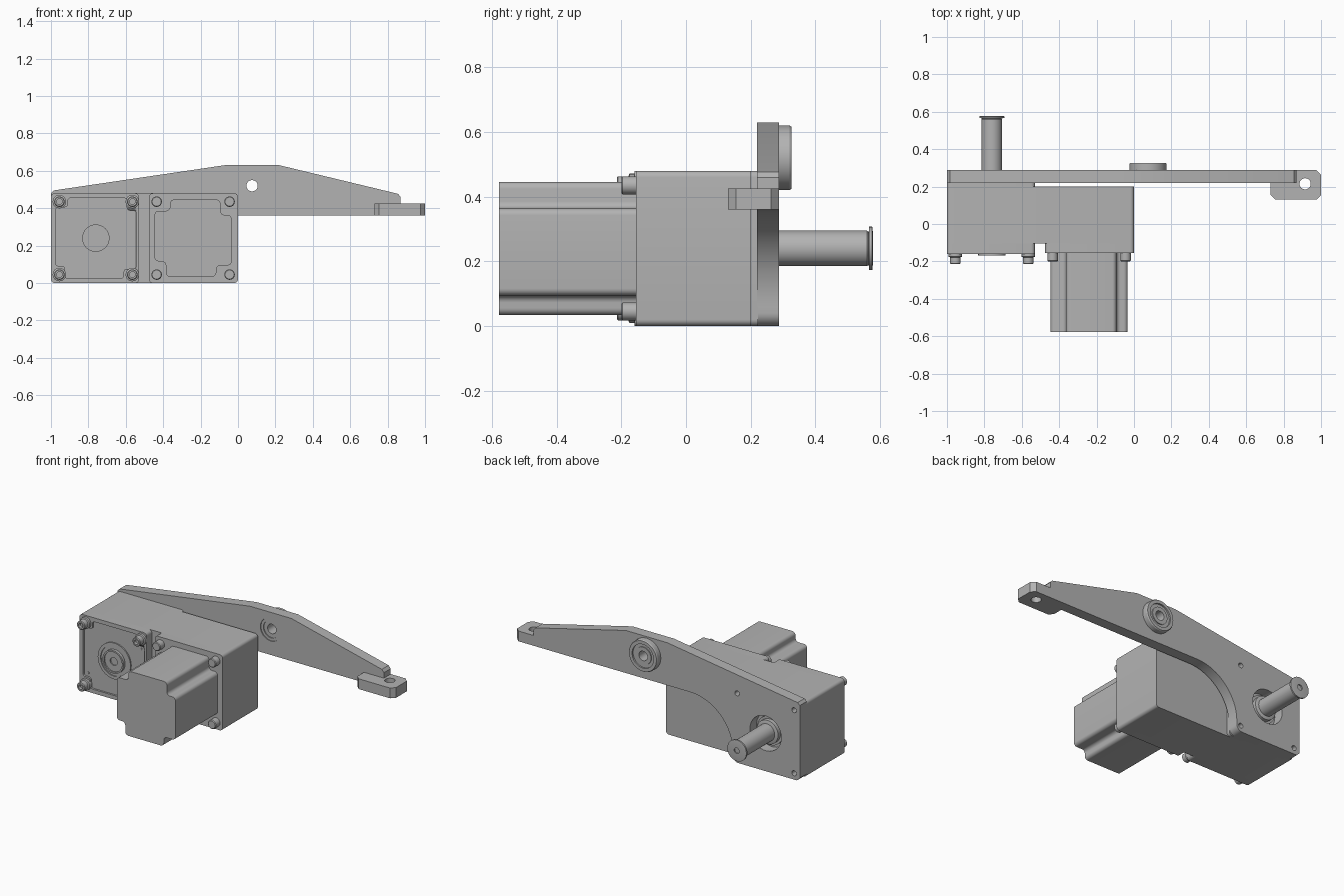
import bpy, bmesh, math

cube = bpy.data.objects.get("Cube")
if cube:
    bpy.data.objects.remove(cube, do_unlink=True)

grey = bpy.data.materials.new("machine grey")
grey.use_nodes = True
COLOUR = (0.45, 0.45, 0.45, 1)
grey.diffuse_color = COLOUR
grey.node_tree.nodes["Principled BSDF"].inputs["Base Color"].default_value = COLOUR


def finish(name, bm):
    bmesh.ops.recalc_face_normals(bm, faces=bm.faces)
    mesh = bpy.data.meshes.new(name)
    bm.to_mesh(mesh)
    bm.free()
    mesh.materials.append(grey)
    ob = bpy.data.objects.new(name, mesh)
    bpy.context.collection.objects.link(ob)
    smooth(ob)
    return ob


def activate(ob):
    bpy.ops.object.select_all(action='DESELECT')
    ob.select_set(True)
    bpy.context.view_layer.objects.active = ob


def smooth(ob):
    activate(ob)
    bpy.ops.object.shade_smooth_by_angle(angle=math.radians(30))


def prism(name, outline, a, b, axis='Y'):
    """Extrude an outline (x, z along Y; x, y along Z) from a to b."""
    bm = bmesh.new()
    vs = [bm.verts.new((p, a, q) if axis == 'Y' else (p, q, a)) for p, q in outline]
    face = bm.faces.new(vs)
    ext = bmesh.ops.extrude_face_region(bm, geom=[face])["geom"]
    step = (0, b - a, 0) if axis == 'Y' else (0, 0, b - a)
    bmesh.ops.translate(bm, vec=step, verts=[v for v in ext if isinstance(v, bmesh.types.BMVert)])
    return finish(name, bm)


def turned(name, x, z, profile, closed=False, n=48):
    """Revolve (radius, y) points about an axis parallel to Y."""
    bm = bmesh.new()
    rings = []
    for r, y in profile:
        rings.append([bm.verts.new((x + r * math.cos(t), y, z + r * math.sin(t)))
                      for t in (math.tau * i / n for i in range(n))])
    pairs = list(zip(rings, rings[1:]))
    if closed:
        pairs.append((rings[-1], rings[0]))
    else:
        bm.faces.new(rings[0])
        bm.faces.new(rings[-1])
    for a, b in pairs:
        for i in range(n):
            j = (i + 1) % n
            bm.faces.new((a[i], a[j], b[j], b[i]))
    return finish(name, bm)


def arc(cx, cy, r, start, end, n=6):
    return [(cx + r * math.cos(math.radians(start + (end - start) * i / n)),
             cy + r * math.sin(math.radians(start + (end - start) * i / n))) for i in range(n + 1)]


def rounded(x0, x1, z0, z1, r):
    return (arc(x1 - r, z1 - r, r, 0, 90) + arc(x0 + r, z1 - r, r, 90, 180)
            + arc(x0 + r, z0 + r, r, 180, 270) + arc(x1 - r, z0 + r, r, 270, 360))


def notched(cx, cz, h, cut, r):
    """Square outline with a stepped, filleted notch at every corner."""
    k = h - cut
    corner = (arc(h - r, k - 2 * r, r, 0, 90) + arc(k + r, k, r, 270, 180)
              + arc(k - r, h - r, r, 0, 90))
    pts = []
    for q in range(4):
        c, s = round(math.cos(q * math.pi / 2)), round(math.sin(q * math.pi / 2))
        pts += [(cx + c * u - s * v, cz + s * u + c * v) for u, v in corner]
    return pts


def cut(ob, cutter):
    mod = ob.modifiers.new("cut", 'BOOLEAN')
    mod.operation, mod.object, mod.solver = 'DIFFERENCE', cutter, 'EXACT'
    activate(ob)
    bpy.ops.object.modifier_move_to_index(modifier=mod.name, index=0)
    bpy.ops.object.modifier_apply(modifier=mod.name)
    bpy.data.objects.remove(cutter, do_unlink=True)


SHAFT_X, MOTOR_X, MID_Z = -0.76, -0.24, 0.24

# Gearbox casing with two front lobes and a rear pad
prism("gearbox_casing", rounded(-1, 0, 0, 0.48, 0.02), -0.105, 0.2)
gear_lobe = prism("gear_lobe", rounded(-1, -0.53, 0, 0.48, 0.02), -0.16, -0.1)
prism("motor_flange", rounded(-0.475, 0, 0, 0.48, 0.02), -0.155, -0.1)
prism("rear_pad", rounded(-1, -0.53, 0, 0.48, 0.02), 0.19, 0.222)

# Recessed front cover with an output hub
cut(gear_lobe, prism("cover_cutter", notched(SHAFT_X, MID_Z, 0.215, 0.05, 0.016), -0.2, -0.148))
turned("front_hub", SHAFT_X, MID_Z,
       [(0.115, -0.14), (0.115, -0.156), (0.095, -0.156), (0.095, -0.15), (0.073, -0.15),
        (0.073, -0.168), (0.063, -0.168), (0.063, -0.16), (0.025, -0.16), (0.025, -0.152)])
for x, z in ((-0.575, 0.365), (-0.945, 0.115)):
    turned("cover_pin", x, z, [(0.006, -0.14), (0.006, -0.151)], n=12)

# Motor
prism("motor_body", notched(MOTOR_X, MID_Z, 0.206, 0.06, 0.022), -0.578, -0.15)

# Corner screws
for sx in (-1, 1):
    for sz in (-1, 1):
        turned("gear_screw", SHAFT_X + sx * 0.195, MID_Z + sz * 0.195,
               [(0.036, -0.14), (0.036, -0.175), (0.028, -0.178), (0.028, -0.21),
                (0.024, -0.214), (0.015, -0.214), (0.015, -0.195)], n=24)
        turned("motor_screw", MOTOR_X + sx * 0.195, MID_Z + sz * 0.195,
               [(0.028, -0.14), (0.028, -0.196), (0.024, -0.2)], n=24)

# Arm plate with swept underside
arm_outline = ([(-1, 0.02), (-0.98, 0)] + arc(-0.57, 0.04, 0.04, 270, 360)
               + arc(-0.23, 0.06, 0.3, 180, 90, 16)
               + [(0.87, 0.36), (0.87, 0.46), (0.855, 0.477), (0.22, 0.63), (-0.07, 0.63),
                  (-0.985, 0.495), (-1, 0.48)])
arm = prism("arm_plate", arm_outline, 0.22, 0.288)
ROLLER_X, ROLLER_Z = 0.075, 0.52
cut(arm, turned("bore_cutter", SHAFT_X, MID_Z, [(0.11, 0.18), (0.11, 0.35)]))
cut(arm, turned("roller_cutter", ROLLER_X, ROLLER_Z, [(0.085, 0.18), (0.085, 0.35)]))
for sx in (-1, 1):
    for sz in (-1, 1):
        cut(arm, turned("bolt_cutter", SHAFT_X + sx * 0.2, MID_Z + sz * 0.2,
                        [(0.016, 0.25), (0.016, 0.35)], n=20))
smooth(arm)

# End tab with a vertical hole
tab_outline = [(0.73, 0.288), (0.73, 0.155), (0.755, 0.13), (0.975, 0.13), (1, 0.155),
               (1, 0.263), (0.975, 0.288)]
tab = prism("end_tab", tab_outline, 0.36, 0.425, 'Z')
cut(tab, prism("tab_cutter", arc(0.915, 0.215, 0.03, 0, 345, 23), 0.3, 0.5, 'Z'))
smooth(tab)

# Roller boss with a through hole
turned("roller_boss", ROLLER_X, ROLLER_Z,
       [(0.03, 0.232), (0.055, 0.232), (0.055, 0.226), (0.072, 0.226), (0.072, 0.22),
        (0.085, 0.22), (0.085, 0.286), (0.1, 0.288), (0.1, 0.32), (0.096, 0.326),
        (0.075, 0.326), (0.075, 0.316), (0.055, 0.316), (0.055, 0.322), (0.03, 0.322)],
       closed=True)

# Output shaft with hub and end collar
turned("shaft_hub", SHAFT_X, MID_Z, [(0.09, 0.21), (0.09, 0.245), (0.075, 0.245), (0.075, 0.27),
                                     (0.06, 0.275)])
turned("output_shaft", SHAFT_X, MID_Z,
       [(0.055, 0.2), (0.055, 0.56), (0.05, 0.565), (0.067, 0.566), (0.067, 0.576),
        (0.05, 0.578), (0.018, 0.578), (0.018, 0.57)])
